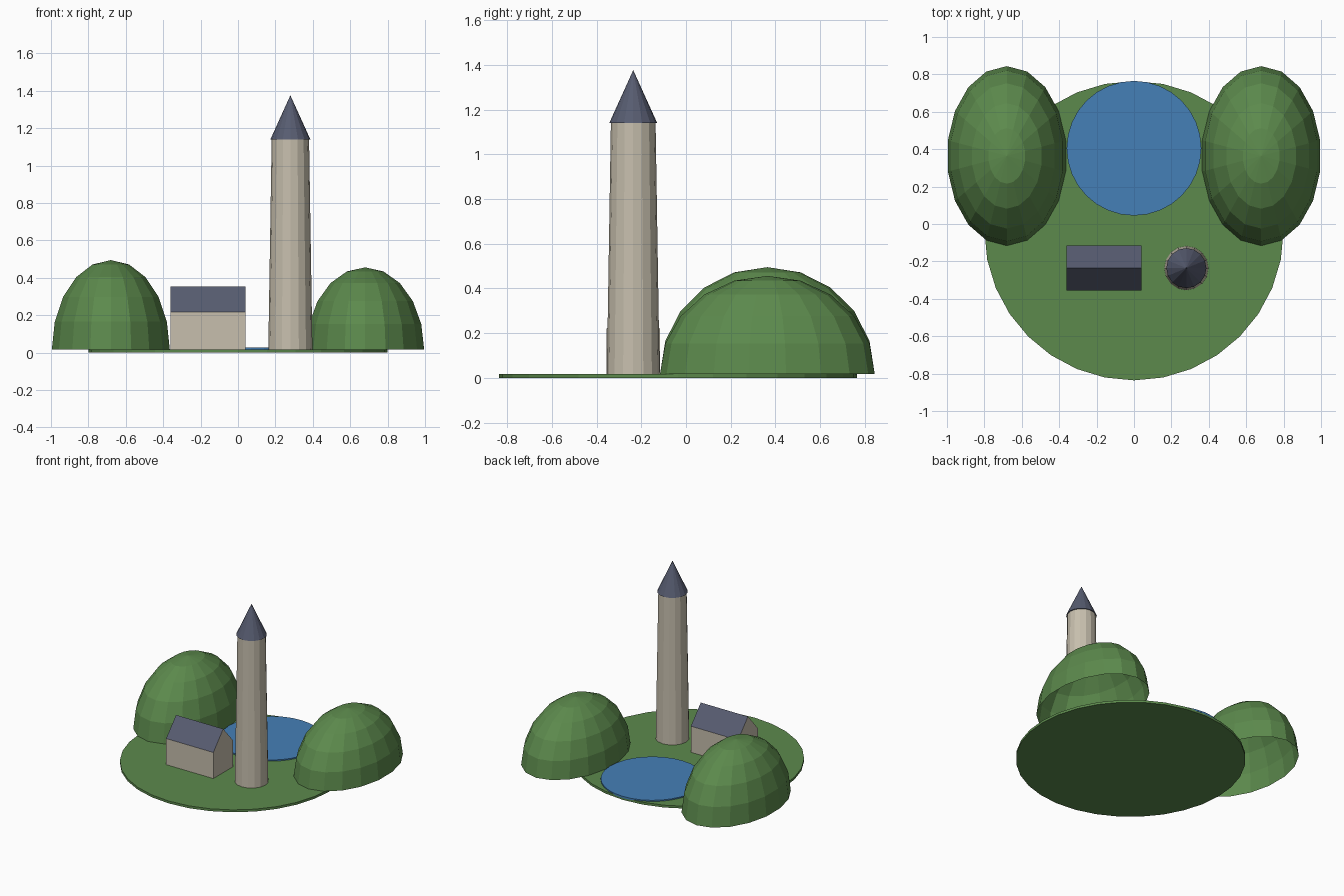
import bpy, bmesh, math
from mathutils import Matrix

if "Cube" in bpy.data.objects:
    bpy.data.objects.remove(bpy.data.objects["Cube"])


def material(name, rgb):
    m = bpy.data.materials.new(name)
    m.diffuse_color = (*rgb, 1)
    m.use_nodes = True
    m.node_tree.nodes["Principled BSDF"].inputs["Base Color"].default_value = m.diffuse_color
    return m


GREEN = material("grass green", (0.107, 0.253, 0.073))
BLUE = material("water blue", (0.059, 0.214, 0.477))
STONE = material("pale stone", (0.571, 0.522, 0.42))
SLATE = material("dark slate", (0.095, 0.107, 0.163))
TOP = 0.018  # height of the ground surface


def add(name, bm, *mats):
    bmesh.ops.recalc_face_normals(bm, faces=bm.faces)
    mesh = bpy.data.meshes.new(name)
    bm.to_mesh(mesh)
    bm.free()
    for m in mats:
        mesh.materials.append(m)
    ob = bpy.data.objects.new(name, mesh)
    bpy.context.collection.objects.link(ob)
    return ob


def cone(name, x, y, z0, z1, r0, r1, sides, mat):
    bm = bmesh.new()
    bmesh.ops.create_cone(bm, cap_ends=True, segments=sides, radius1=r0, radius2=r1,
                          depth=z1 - z0, matrix=Matrix.Translation((x, y, (z0 + z1) / 2)))
    return add(name, bm, mat)


def hill(name, x, y, rx, ry, height):
    # open half dome: upper half of a stretched sphere
    bm = bmesh.new()
    bmesh.ops.create_uvsphere(bm, u_segments=18, v_segments=10, radius=1)
    bmesh.ops.delete(bm, geom=[v for v in bm.verts if v.co.z < -0.01], context='VERTS')
    bmesh.ops.scale(bm, vec=(rx, ry, height), verts=bm.verts)
    bmesh.ops.translate(bm, vec=(x, y, TOP), verts=bm.verts)
    return add(name, bm, GREEN)


# ground and lake
cone("ground", 0, -0.036, 0, TOP, 0.8, 0.8, 32, GREEN)
cone("lake", 0, 0.405, TOP - 0.004, 0.027, 0.36, 0.36, 32, BLUE)

# hills
hill("left_hill", -0.68, 0.364, 0.32, 0.48, 0.477)
hill("right_hill", 0.68, 0.364, 0.32, 0.48, 0.438)

# tower
cone("tower", 0.28, -0.236, TOP, 1.14, 0.118, 0.1, 16, STONE)
cone("tower_roof", 0.28, -0.236, 1.14, 1.376, 0.107, 0, 16, SLATE)

# house: gabled profile extruded along x, slopes coloured slate
bm = bmesh.new()
profile = [(-0.356, TOP), (-0.116, TOP), (-0.116, 0.218), (-0.236, 0.353), (-0.356, 0.218)]
face = bm.faces.new([bm.verts.new((-0.36, y, z)) for y, z in profile])
ext = bmesh.ops.extrude_face_region(bm, geom=[face], use_keep_orig=True)
bmesh.ops.translate(bm, vec=(0.4, 0, 0),
                    verts=[g for g in ext["geom"] if isinstance(g, bmesh.types.BMVert)])
bmesh.ops.recalc_face_normals(bm, faces=bm.faces)
for f in bm.faces:
    f.material_index = 1 if f.normal.z > 0.3 else 0
add("house", bm, STONE, SLATE)
